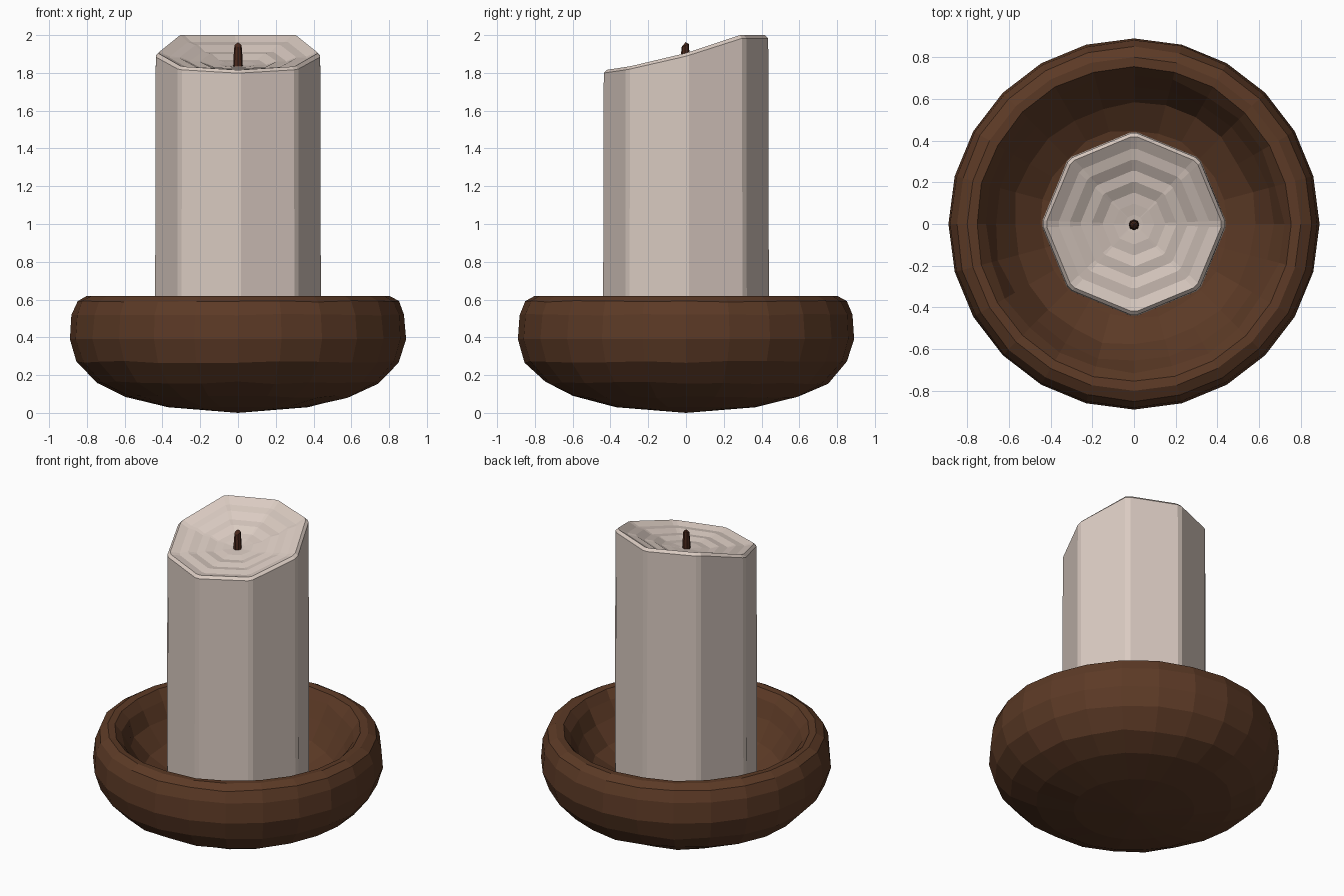
import bpy, bmesh, math, random

if "Cube" in bpy.data.objects:
    bpy.data.objects.remove(bpy.data.objects["Cube"])
random.seed(4)


def material(name, rgb):
    m = bpy.data.materials.new(name)
    m.diffuse_color = (*rgb, 1)
    m.use_nodes = True
    m.node_tree.nodes["Principled BSDF"].inputs["Base Color"].default_value = m.diffuse_color
    return m


def make_object(name, bm, mat):
    bmesh.ops.recalc_face_normals(bm, faces=bm.faces)
    me = bpy.data.meshes.new(name)
    bm.to_mesh(me)
    bm.free()
    me.materials.append(mat)
    ob = bpy.data.objects.new(name, me)
    bpy.context.collection.objects.link(ob)
    return ob


def skin(bm, rings):
    """Join successive rings of points; a ring of one point closes an end."""
    vr = [[bm.verts.new(p) for p in r] for r in rings]
    for a, b in zip(vr, vr[1:]):
        n = max(len(a), len(b))
        for i in range(n):
            j = (i + 1) % n
            if len(a) == 1:
                bm.faces.new((a[0], b[i], b[j]))
            elif len(b) == 1:
                bm.faces.new((a[i], a[j], b[0]))
            else:
                bm.faces.new((a[i], a[j], b[j], b[i]))


wood = material("dark_wood", (0.107, 0.042, 0.019))
wax = material("pale_wax", (0.70, 0.595, 0.535))
char = material("burnt_wick", (0.068, 0.022, 0.012))

# Bowl: turned profile (radius, height, unevenness), hand-hewn facets
profile = [(0, 0, 0), (0.37, 0.03, 0), (0.60, 0.085, .006), (0.75, 0.16, .008),
           (0.85, 0.27, .006), (0.89, 0.39, 0), (0.88, 0.52, .004),
           (0.85, 0.59, .004), (0.80, 0.62, 0), (0.755, 0.615, .004),
           (0.71, 0.56, .012), (0.665, 0.46, .012), (0.58, 0.35, .012),
           (0.45, 0.27, .01), (0.25, 0.23, 0), (0, 0.22, 0)]
SEG = 24
rings = []
for r, z, jit in profile:
    if r == 0:
        rings.append([(0, 0, z)])
        continue
    ring = []
    for i in range(SEG):
        a = math.tau * i / SEG
        rr = r + random.uniform(-jit, jit)
        ring.append((rr * math.cos(a), rr * math.sin(a), z + random.uniform(-jit, jit)))
    rings.append(ring)
bm = bmesh.new()
skin(bm, rings)
make_object("bowl", bm, wood)

# Candle: octagon with narrow chamfered corners
section = []
for i in range(8):
    for d in (-0.037, 0.037):
        a = math.tau * i / 8 + d
        section.append((0.44 * math.cos(a), 0.44 * math.sin(a)))


def rim_height(y):
    """Slanted, uneven top edge: low at the front, high at the back."""
    pts = [(-0.45, 1.815), (-0.31, 1.835), (0, 1.905), (0.29, 2.0), (0.5, 2.0)]
    for (y0, z0), (y1, z1) in zip(pts, pts[1:]):
        if y <= y1:
            return z0 + (z1 - z0) * (y - y0) / (y1 - y0)
    return 2.0


POOL = 1.835
rings = [[(0, 0, 0.22)], [(x, y, 0.22) for x, y in section],
         [(x * 0.99, y * 0.99, rim_height(y) - 0.017) for x, y in section]]
# Rippled melt pool: (scale, share of rim height kept, offset)
for s, k, dz in [(0.95, 1, 0), (0.82, .85, -.012), (0.70, .70, -.004), (0.58, .55, -.014),
                 (0.46, .42, -.004), (0.34, .28, -.012), (0.22, .15, -.002), (0.10, .05, 0)]:
    rings.append([(x * s, y * s, POOL + (rim_height(y) - POOL) * k + dz) for x, y in section])
rings.append([(0, 0, POOL)])
bm = bmesh.new()
skin(bm, rings)
make_object("candle", bm, wax)

# Wick: small tapered stub with a slanted, pointed tip
rings = [[(0, 0, 1.81)]]
for r, z, tilt in [(0.026, 1.81, 0), (0.024, 1.88, 0), (0.019, 1.945, 0.4)]:
    rings.append([(r * math.cos(math.tau * i / 8), r * math.sin(math.tau * i / 8) - 0.004,
                   z + tilt * r * math.sin(math.tau * i / 8)) for i in range(8)])
rings.append([(0, -0.002, 1.963)])
bm = bmesh.new()
skin(bm, rings)
make_object("wick", bm, char)
